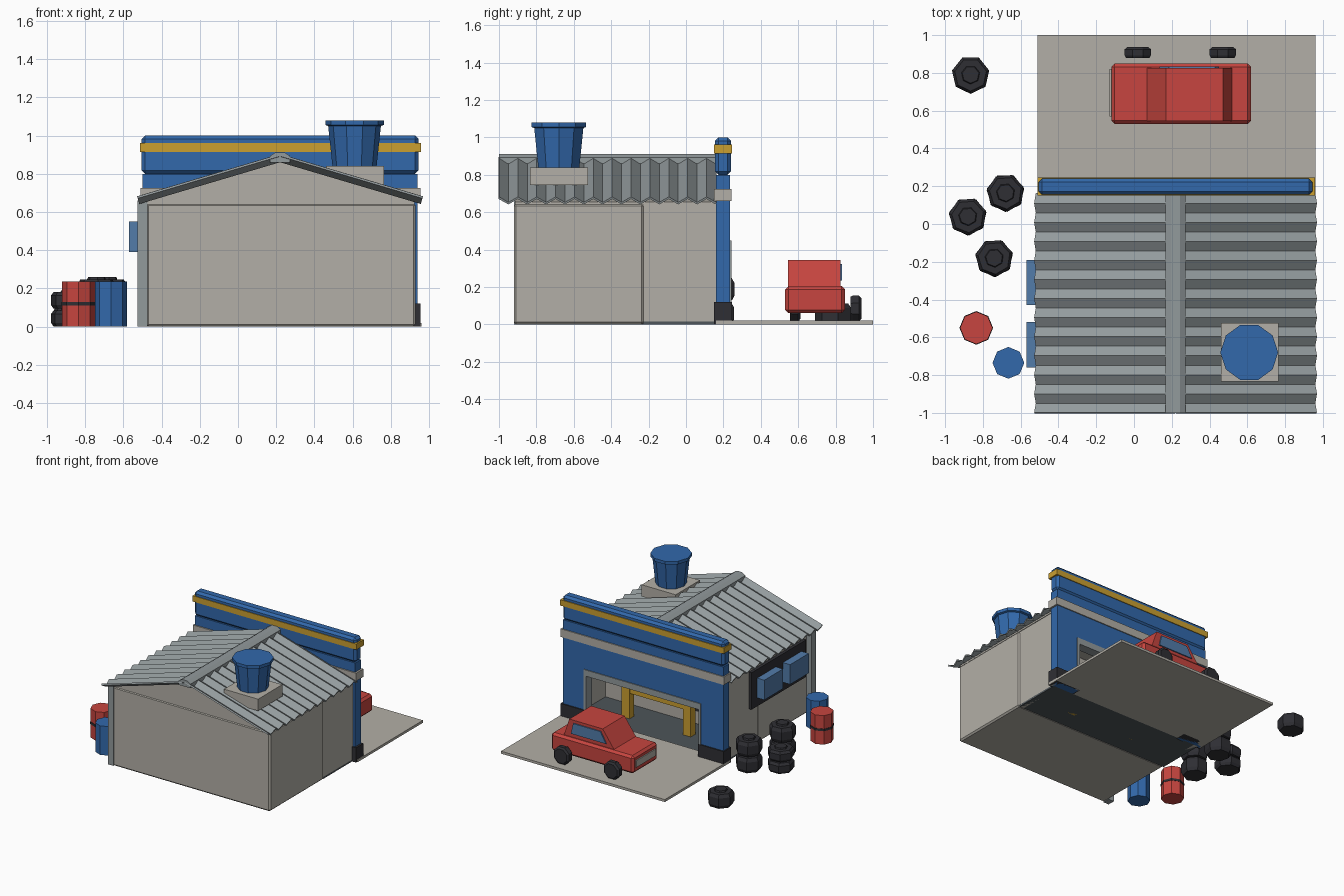
import bpy, bmesh, math
from mathutils import Vector

if "Cube" in bpy.data.objects:
    bpy.data.objects.remove(bpy.data.objects["Cube"])


def mat(name, *c):
    m = bpy.data.materials.new(name)
    m.diffuse_color = (*c, 1)
    m.use_nodes = True
    m.node_tree.nodes["Principled BSDF"].inputs["Base Color"].default_value = m.diffuse_color
    return m


BLUE = mat("blue paint", .032, .14, .41)
RED = mat("red paint", .57, .06, .05)
CONC = mat("concrete", .45, .43, .385)
GREY = mat("roof metal", .29, .325, .335)
DARK = mat("black rubber", .028, .028, .034)
FLOOR = mat("dark floor", .075, .09, .10)
YEL = mat("yellow paint", .60, .35, .03)
GLASS = mat("window glass", .085, .20, .40)


def finish(name, bm, m, bevel=0):
    bmesh.ops.recalc_face_normals(bm, faces=bm.faces)
    me = bpy.data.meshes.new(name)
    bm.to_mesh(me)
    bm.free()
    me.materials.append(m)
    o = bpy.data.objects.new(name, me)
    bpy.context.collection.objects.link(o)
    if bevel:
        b = o.modifiers.new("bevel", 'BEVEL')
        b.width, b.segments = bevel, 1
    return o


def box(name, x, y, z, m, bevel=0):
    bm = bmesh.new()
    bmesh.ops.create_cube(bm, size=1)
    for v in bm.verts:
        v.co = Vector([(r[0] + r[1]) / 2 + c * (r[1] - r[0]) for c, r in zip(v.co, (x, y, z))])
    return finish(name, bm, m, bevel)


def prism(name, pts, y0, y1, m, bevel=0):
    """Extrude an x-z outline along y."""
    bm = bmesh.new()
    f = bm.faces.new([bm.verts.new((x, y0, z)) for x, z in pts])
    r = bmesh.ops.extrude_face_region(bm, geom=[f])
    for v in r["geom"]:
        if isinstance(v, bmesh.types.BMVert):
            v.co.y = y1
    return finish(name, bm, m, bevel)


def lathe(name, prof, n, loc, m, turn=0, axis='Z'):
    """Stack of n-sided rings (radius, height), capped at both ends."""
    bm = bmesh.new()
    rings = []
    for r, h in prof:
        ring = []
        for i in range(n):
            a = turn + 2 * math.pi * i / n
            p = (r * math.cos(a), r * math.sin(a), h)
            if axis == 'Y':
                p = (p[0], h, p[1])
            ring.append(bm.verts.new(Vector(p) + Vector(loc)))
        rings.append(ring)
    for a, b in zip(rings, rings[1:]):
        for i in range(n):
            bm.faces.new((a[i], a[(i + 1) % n], b[(i + 1) % n], b[i]))
    bm.faces.new(rings[0])
    bm.faces.new(rings[-1])
    return finish(name, bm, m)


# Ground slab and building shell
box("driveway", (-.51, .96), (.16, 1.0), (0, .02), CONC)
box("back_room", (-.48, .93), (-.92, -.225), (0, .645), CONC, .012)
box("garage_floor", (-.48, .92), (-.23, .17), (0, .015), FLOOR)
box("right_wall", (.88, .92), (-.23, .17), (0, .65), CONC)
box("left_wall", (-.48, -.44), (-.23, .17), (0, .65), CONC)
box("interior_panel", (-.20, .66), (-.226, -.218), (.12, .42), DARK)
prism("gable", [(-.48, .64), (.925, .64), (.925, .655), (.22, .865), (-.48, .655)], -.915, .16, CONC)
box("corner_pillar", (-.525, -.475), (-.92, -.86), (0, .66), GREY)

# Corrugated roof, one sheet per side
N = 23
for side, label in ((-1, "left"), (1, "right")):
    bm = bmesh.new()
    rows = []
    nrm = Vector((side * .285, 0, .958))
    for i in range(N + 1):
        y = -1.0 + 1.16 * i / N
        off = nrm * (.017 if i % 2 == 0 else -.013)
        rows.append([bm.verts.new(Vector((.22, y, .88)) + off),
                     bm.verts.new(Vector((.22 + side * .742, y, .66)) + off)])
    for a, b in zip(rows, rows[1:]):
        bm.faces.new((a[0], a[1], b[1], b[0]))
    o = finish("roof_" + label, bm, GREY)
    s = o.modifiers.new("thick", 'SOLIDIFY')
    s.thickness, s.offset = .012, 0
prism("ridge_cap", [(.167, .86), (.167, .893), (.197, .912), (.243, .912), (.273, .893), (.273, .86)],
      -1.0, .16, GREY)

# Facade with door opening, bands and sign board
prism("facade", [(-.5, 0), (-.29, 0), (-.29, .44), (.74, .44), (.74, 0), (.94, 0),
                 (.94, .80), (-.5, .80)], .16, .235, BLUE)
prism("door_frame", [(-.30, .02), (-.28, .02), (-.28, .40), (.73, .40), (.73, .02), (.75, .02),
                     (.75, .45), (-.30, .45)], .165, .242, GREY)
for x, label in (((-.51, -.28), "left"), ((.73, .955), "right")):
    box("pillar_base_" + label, x, (.15, .245), (0, .12), DARK)
box("facade_band", (-.51, .955), (.15, .243), (.66, .725), CONC)
box("sign_board", (-.505, .945), (.155, .24), (.80, 1.0), BLUE, .018)
box("sign_stripe", (-.512, .957), (.15, .246), (.915, .962), YEL)

# Car lift
for x in (0.0, .55):
    box("lift_post", (x - .035, x + .035), (-.07, -.01), (0, .26), YEL)
box("lift_beam", (-.035, .585), (-.065, -.015), (.22, .26), YEL)

# Side windows
box("window_frame", (-.505, -.475), (-.82, -.12), (.32, .62), DARK)
for y in (-.76, -.43):
    box("side_window", (-.57, -.50), (y, y + .24), (.39, .55), GLASS)

# Roof tank
box("tank_base", (.46, .765), (-.835, -.525), (.745, .84), CONC)
lathe("water_tank", [(.115, .835), (.138, 1.05), (.153, 1.055), (.153, 1.08)], 10, (.61, -.68, 0), BLUE)

# Barrels
lathe("red_barrel", [(.086, 0), (.086, .235)], 8, (-.835, -.55, 0), RED, math.pi / 8 * 0)
lathe("barrel_band", [(.089, .11), (.089, .128)], 8, (-.835, -.55, 0), DARK)
lathe("blue_barrel", [(.084, 0), (.084, .235)], 8, (-.665, -.735, 0), BLUE)

# Tyre stacks: x, y, count, height of each
TYRE = [(.088, 0), (.101, .2), (.101, .7), (.086, .9), (.05, .9), (.045, 1)]
for x, y, n, h in ((-.865, .79, 1, .125), (-.68, .165, 2, .13), (-.88, .04, 2, .095), (-.74, -.18, 2, .13)):
    for k in range(n):
        lathe("tyre", [(r, t * h) for r, t in TYRE], 7, (x, y, k * h), DARK, -math.pi / 2 + .08 * k)

# Car
box("car_body", (-.12, .62), (.53, .85), (.06, .205), RED, .018)
prism("car_cabin", [(.065, .20), (.17, .345), (.47, .345), (.52, .20)], .545, .825, RED)
prism("car_window", [(.135, .235), (.185, .322), (.43, .322), (.45, .235)], .825, .834, GLASS)
box("car_grille", (-.129, -.119), (.57, .82), (.11, .165), CONC)
for x in (.02, .47):
    for y in (.555, .88):
        lathe("car_wheel", [(.068, 0), (.075, .012), (.075, .045), (.06, .057)], 8,
              (x, y, .085), DARK, math.pi / 8, 'Y')
